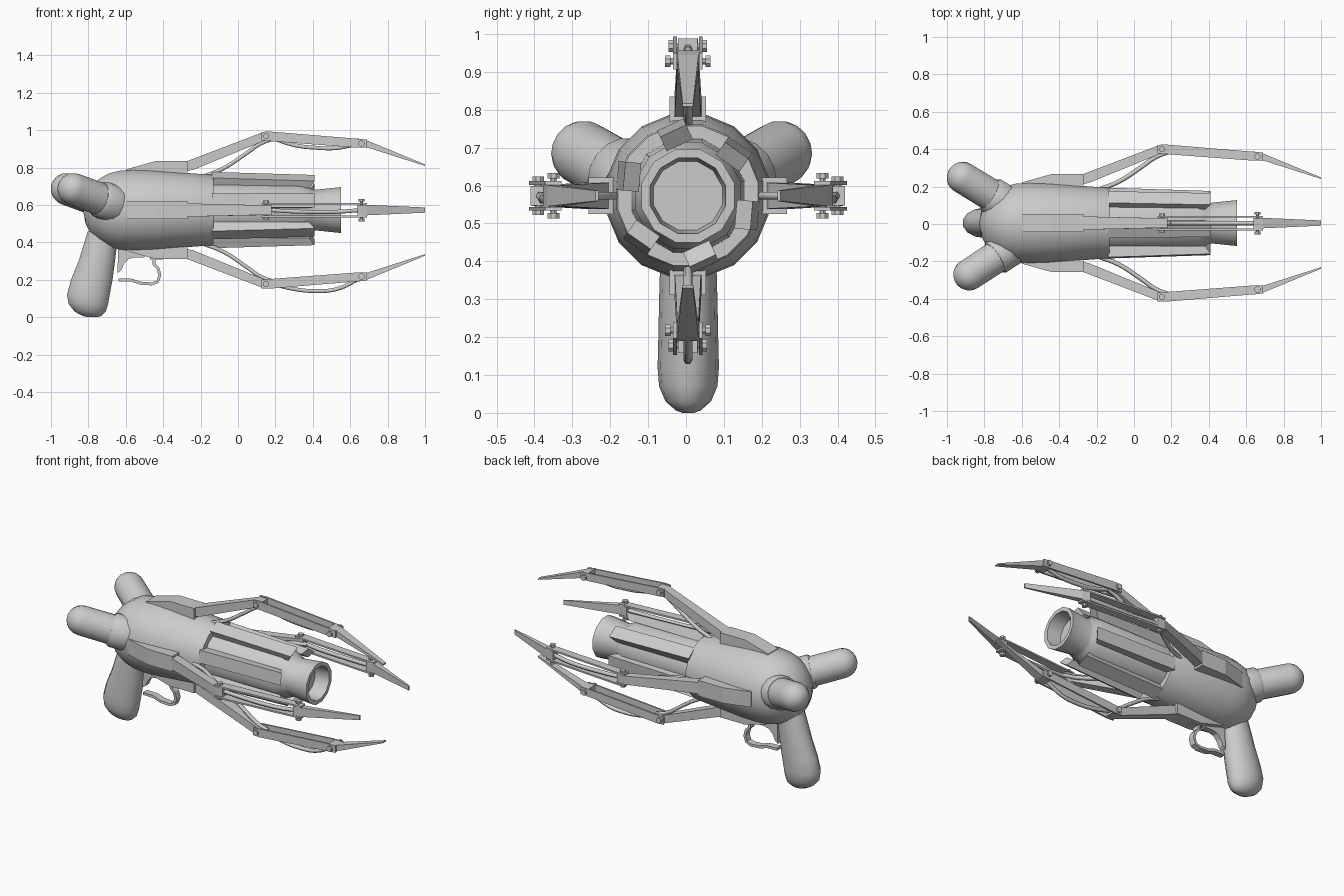
import bpy, bmesh, math
from mathutils import Matrix, Vector

if "Cube" in bpy.data.objects:
    bpy.data.objects.remove(bpy.data.objects["Cube"])

AXIS = Matrix.Translation((0, 0.005, 0.573))   # centre line of the weapon, along x


def make(name, verts, faces, M=Matrix(), smooth=0):
    me = bpy.data.meshes.new(name)
    me.from_pydata([M @ Vector(v) for v in verts], [], faces)
    bm = bmesh.new()
    bm.from_mesh(me)
    bmesh.ops.recalc_face_normals(bm, faces=bm.faces)
    bm.to_mesh(me)
    bm.free()
    ob = bpy.data.objects.new(name, me)
    bpy.context.collection.objects.link(ob)
    if smooth:
        bpy.ops.object.select_all(action='DESELECT')
        ob.select_set(True)
        bpy.context.view_layer.objects.active = ob
        bpy.ops.object.shade_smooth_by_angle(angle=math.radians(smooth))
    return ob


def loft(name, rings, n, M=Matrix(), smooth=40):
    """rings: (centre, axis u, axis v); closed with end caps"""
    verts, faces = [], []
    for c, u, v in rings:
        for i in range(n):
            a = 2 * math.pi * (i + 0.5) / n
            verts.append(Vector(c) + Vector(u) * math.cos(a) + Vector(v) * math.sin(a))
    for k in range(len(rings) - 1):
        for i in range(n):
            j = (i + 1) % n
            faces.append((k * n + i, k * n + j, k * n + n + j, k * n + n + i))
    faces += [tuple(range(n)), tuple(range(len(verts) - n, len(verts)))]
    return make(name, verts, faces, M, smooth)


def lathe(name, profile, n, M, smooth=40):
    return loft(name, [((x, 0, 0), (0, r, 0), (0, 0, r)) for x, r in profile], n, M, smooth)


def prism(name, pts, M):
    """side outline of (x, z, half width) points, extruded both ways in y"""
    n = len(pts)
    verts = [(x, -w, z) for x, z, w in pts] + [(x, w, z) for x, z, w in pts]
    faces = [tuple(range(n)), tuple(range(n, 2 * n))]
    faces += [(i, (i + 1) % n, n + (i + 1) % n, n + i) for i in range(n)]
    return make(name, verts, faces, M)


def tube(name, pts, r):
    cu = bpy.data.curves.new(name, 'CURVE')
    cu.dimensions = '3D'
    cu.bevel_depth, cu.bevel_resolution, cu.use_fill_caps = r, 1, True
    cu.resolution_u = 4
    sp = cu.splines.new('BEZIER')
    sp.bezier_points.add(len(pts) - 1)
    for bp, p in zip(sp.bezier_points, pts):
        bp.co = p
        bp.handle_left_type = bp.handle_right_type = 'AUTO'
    ob = bpy.data.objects.new(name, cu)
    bpy.context.collection.objects.link(ob)


# main body: rounded at the back, open-ended step at the front
lathe("body", [(-.825, .02), (-.815, .075), (-.785, .13), (-.74, .172), (-.69, .2),
               (-.63, .215), (-.56, .22), (-.45, .216), (-.14, .192), (-.13, .188), (-.13, .15)],
      16, AXIS)

# barrel and recessed muzzle
lathe("barrel", [(-.15, .155), (.34, .145), (.39, .118), (.41, .112), (.55, .127),
                 (.55, .103), (.46, .094), (.46, .01)], 12, AXIS)

# six overlapping barrel fins
for k in range(6):
    R = AXIS @ Matrix.Rotation(math.radians(25 + 60 * k), 4, 'X') @ Matrix.Translation((0, .037, 0))
    prism(f"barrel_fin_{k+1}", [(-.14, .13, .038), (-.14, .19, .038),
                                (.41, .172, .038), (.38, .13, .038)], R)

# pistol grip
loft("grip", [((x, .006, z), (rx, 0, 0), (0, ry, 0)) for x, z, rx, ry in (
    (-.715, .46, .09, .07), (-.74, .37, .093, .075), (-.755, .3, .1, .077), (-.782, .2, .114, .079),
    (-.8, .12, .117, .081), (-.8, .07, .108, .077), (-.79, .03, .085, .06), (-.78, .006, .05, .032),
    (-.775, .0, .02, .015))], 14)

# two rear lobes with collars
for side, base, tip in (("left", (-.69, .11, .605), (-.915, .247, .685)),
                        ("right", (-.665, -.13, .605), (-.88, -.27, .685))):
    b, t = Vector(base), Vector(tip)
    L = (t - b).length
    M = Matrix.Translation(b) @ (t - b).to_track_quat('X', 'Z').to_matrix().to_4x4()
    dome = [(L + .086 * math.sin(a * math.pi / 12), .086 * math.cos(a * math.pi / 12)) for a in range(6)]
    lathe(f"rear_lobe_{side}", [(0, .088)] + dome + [(L + .086, .005)], 16, M)
    lathe(f"lobe_collar_{side}", [(0, .1), (.085, .1), (.1, .09)], 16, M)

# trigger and trigger guard
T = Matrix.Translation((0, .005, 0))
prism("trigger", [(x, z, .018) for x, z in ((-.64, .37), (-.645, .235), (-.625, .25), (-.61, .285),
                                            (-.585, .312), (-.55, .32), (-.5, .32), (-.48, .37))], T)
guard = [(-.64, .2), (-.57, .198), (-.52, .182), (-.46, .178), (-.43, .19), (-.418, .225),
         (-.428, .262), (-.45, .285), (-.45, .33), (-.45, .38)]
outline = []
for s in (1, -1):
    row = []
    for i, p in enumerate(guard):
        a, b = guard[max(i - 1, 0)], guard[min(i + 1, len(guard) - 1)]
        d = Vector((b[0] - a[0], b[1] - a[1])).normalized()
        row.append((p[0] - d.y * .008 * s, p[1] + d.x * .008 * s, .02))
    outline += row[::s]
prism("trigger_guard", outline, T)
prism("guard_mount", [(-.47, .31, .02), (-.4, .31, .02), (-.39, .38, .02), (-.48, .38, .02)], T)

# four jointed arms around the barrel
for k, side in enumerate(("top", "left", "bottom", "right")):
    M = AXIS @ Matrix.Rotation(math.radians(90 * k), 4, 'X')
    prism(f"arm_mount_{side}", [(-.6, .17, .048), (-.6, .217, .048), (-.44, .262, .048),
                                (-.27, .262, .048), (-.27, .17, .048)], M)
    prism(f"inner_arm_{side}", [(-.29, .255, .036), (-.29, .205, .036), (-.24, .215, .034),
                                (.14, .37, .026), (.18, .375, .026), (.18, .415, .026),
                                (.13, .415, .026)], M)
    for s, tag in ((-1, "a"), (1, "b")):
        prism(f"arm_rail_{side}_{tag}", [(.125, .372, .005), (.125, .418, .005), (.17, .42, .005),
                                         (.69, .377, .005), (.69, .333, .005), (.62, .335, .005)],
              M @ Matrix.Translation((0, s * .034, 0)))
        # bolt heads on both joints
        for x, r, y, joint in ((.15, .395, .044, "elbow"), (.66, .355, .053, "wrist")):
            B = M @ Matrix.Translation((x, s * y, r)) @ Matrix.Rotation(math.radians(90), 4, 'Z')
            lathe(f"{joint}_bolt_{side}_{tag}", [(-.007, .017), (.007, .017)], 8, B, 0)
    for x, r, h, joint in ((.15, .395, .046, "elbow"), (.66, .355, .056, "wrist")):
        P = M @ Matrix.Translation((x, 0, r)) @ Matrix.Rotation(math.radians(90), 4, 'Z')
        lathe(f"{joint}_pin_{side}", [(-h, .009), (h, .009)], 8, P, 0)
    prism(f"claw_{side}", [(.64, .383, .028), (.69, .372, .028), (1.0, .244, .014),
                           (1.0, .236, .014), (.69, .335, .028), (.64, .335, .028)], M)
    # hoses; the outer one sags under gravity
    tube(f"inner_hose_{side}", [M @ Vector((x, 0, r)) for x, r in (
        (-.2, .175), (-.08, .222), (.04, .3), (.12, .355), (.2, .385))], .012)
    drop = .05 if k % 2 == 0 else .01
    tube(f"outer_hose_{side}", [M @ Vector((x, 0, r)) - Vector((0, 0, f * drop)) for x, r, f in (
        (.17, .39, 0), (.3, .385, .75), (.42, .383, 1), (.53, .377, .9), (.66, .36, 0))], .012)
